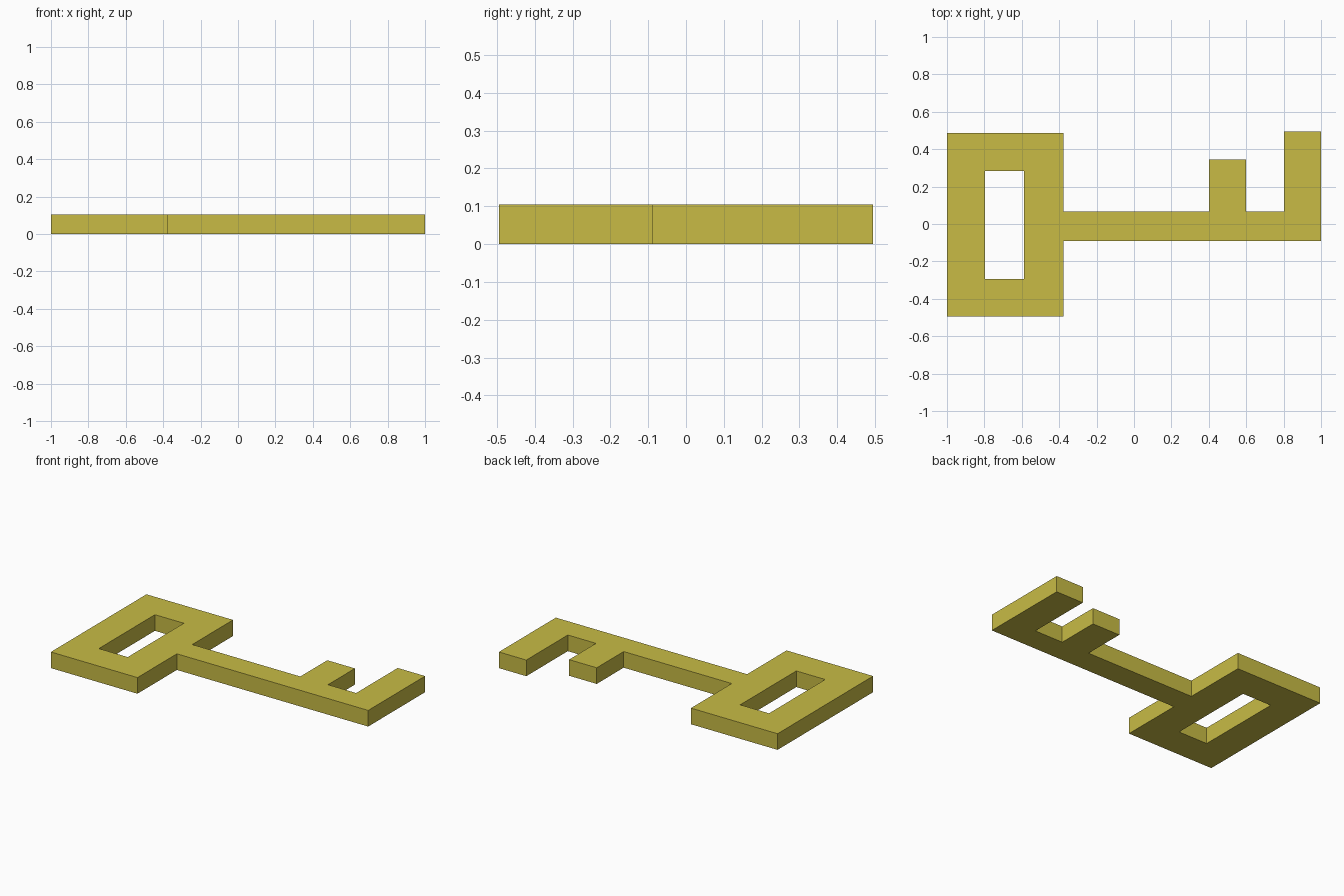
import bpy, bmesh

if "Cube" in bpy.data.objects:
    bpy.data.objects.remove(bpy.data.objects["Cube"])

THICKNESS = 0.105

# Key outline: rectangular bow, narrow shaft, two bit teeth
outline = [(-1, -0.495), (-0.377, -0.495), (-0.377, -0.09), (1, -0.09),
           (1, 0.495), (0.803, 0.495), (0.803, 0.068), (0.6, 0.068),
           (0.6, 0.345), (0.401, 0.345), (0.401, 0.068), (-0.377, 0.068),
           (-0.377, 0.487), (-1, 0.487)]
# Rectangular hole in the bow
hole = [(-0.796, -0.294), (-0.588, -0.294), (-0.588, 0.283), (-0.796, 0.283)]

bm = bmesh.new()


def add_loop(points):
    verts = [bm.verts.new((x, y, 0)) for x, y in points]
    return [bm.edges.new((v, verts[i - 1])) for i, v in enumerate(verts)]


# Fill the profile around the hole, then extrude it to the plate thickness
edges = add_loop(outline) + add_loop(hole)
bmesh.ops.triangle_fill(bm, edges=edges, use_beauty=True, normal=(0, 0, 1))
ext = bmesh.ops.extrude_face_region(bm, geom=bm.faces[:], use_keep_orig=True)
top = [g for g in ext["geom"] if isinstance(g, bmesh.types.BMVert)]
bmesh.ops.translate(bm, verts=top, vec=(0, 0, THICKNESS))
bmesh.ops.recalc_face_normals(bm, faces=bm.faces[:])

mesh = bpy.data.meshes.new("key")
bm.to_mesh(mesh)
bm.free()
key = bpy.data.objects.new("key", mesh)
bpy.context.collection.objects.link(key)

# Brass yellow
brass = bpy.data.materials.new("brass")
brass.diffuse_color = (0.58, 0.5, 0.06, 1)
brass.use_nodes = True
brass.node_tree.nodes["Principled BSDF"].inputs["Base Color"].default_value = brass.diffuse_color
mesh.materials.append(brass)
